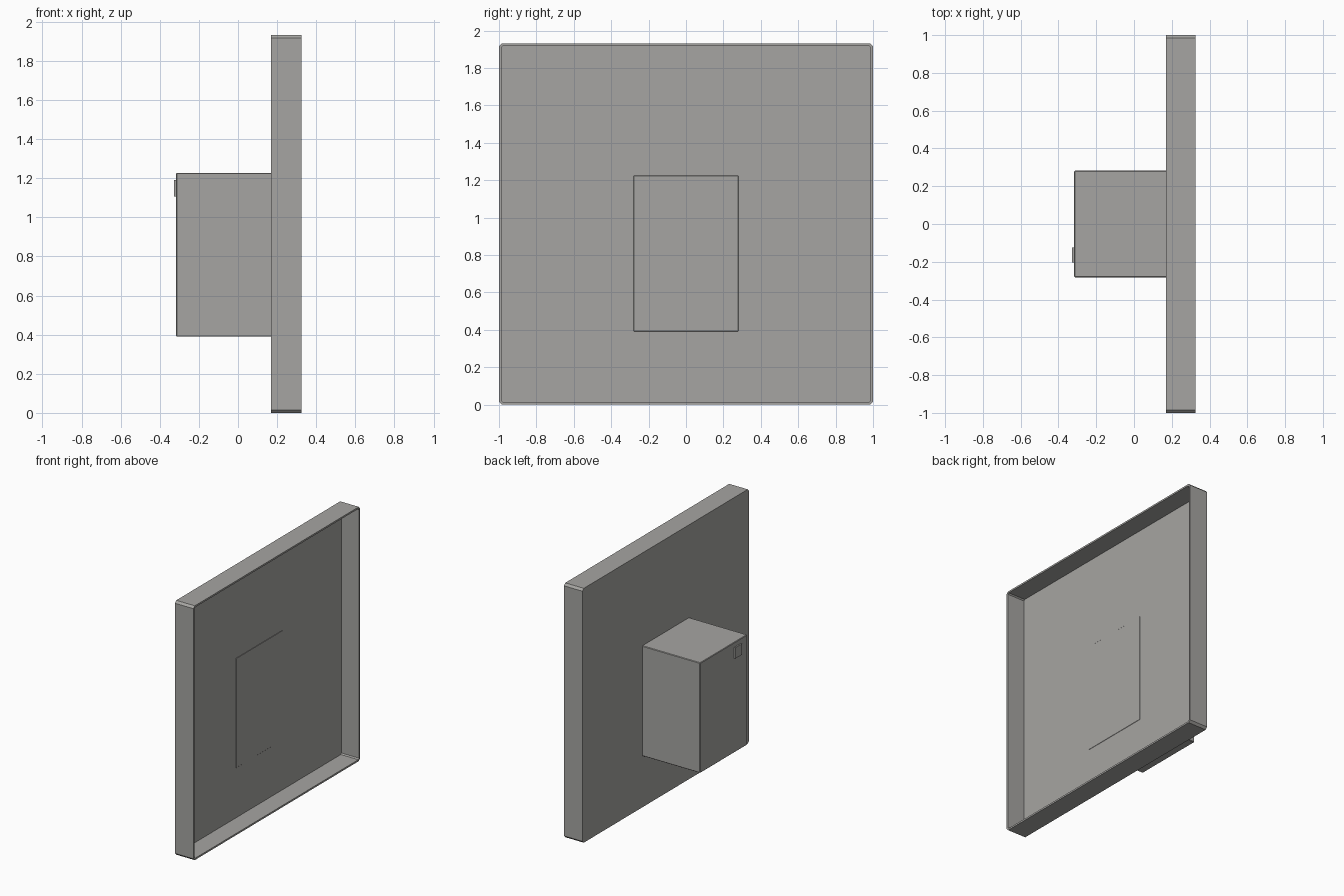
import bpy
import bmesh
from mathutils import Vector

if "Cube" in bpy.data.objects:
    bpy.data.objects.remove(bpy.data.objects["Cube"])

# Dark warm grey shared by all parts
grey = bpy.data.materials.new("dark_grey")
grey.diffuse_color = (0.38, 0.375, 0.36, 1.0)
grey.use_nodes = True
grey.node_tree.nodes["Principled BSDF"].inputs["Base Color"].default_value = grey.diffuse_color


def finish(bm, name):
    bmesh.ops.recalc_face_normals(bm, faces=bm.faces)
    mesh = bpy.data.meshes.new(name)
    bm.to_mesh(mesh)
    bm.free()
    mesh.materials.append(grey)
    obj = bpy.data.objects.new(name, mesh)
    bpy.context.collection.objects.link(obj)
    return obj


def box(lo, hi, bevel=0.0, only_x=False):
    """Box between two corners, chamfered on all edges or only those along x."""
    bm = bmesh.new()
    bmesh.ops.create_cube(bm, size=1)
    lo, hi = Vector(lo), Vector(hi)
    for v in bm.verts:
        v.co = (lo + hi) / 2 + v.co * (hi - lo)
    if bevel:
        edges = [e for e in bm.edges if not only_x
                 or abs(e.verts[0].co.x - e.verts[1].co.x) > 1e-4]
        bmesh.ops.bevel(bm, geom=edges, offset=bevel, segments=1,
                        profile=0.5, affect='EDGES')
    return bm


# Shallow square tray, open towards +x, with thin rim walls
tray = box((0.17, -1.0, 0.0), (0.326, 1.0, 1.932), 0.016, only_x=True)
tray.normal_update()
opening = [f for f in tray.faces if f.normal.x > 0.9]
bmesh.ops.inset_region(tray, faces=opening, thickness=0.013, use_even_offset=True)
floor = bmesh.ops.extrude_face_region(tray, geom=opening)
bmesh.ops.delete(tray, geom=[f for f in opening if f.is_valid], context='FACES_ONLY')
for v in floor["geom"]:
    if isinstance(v, bmesh.types.BMVert):
        v.co.x = 0.179
finish(tray, "panel_tray")

# Housing box behind the tray; its chamfered end just shows through the floor
finish(box((-0.317, -0.282, 0.39), (0.181, 0.282, 1.227), 0.004), "rear_housing")

# Small plain plate on the back of the housing
finish(box((-0.327, -0.205, 1.107), (-0.312, -0.125, 1.19)), "small_plate")
